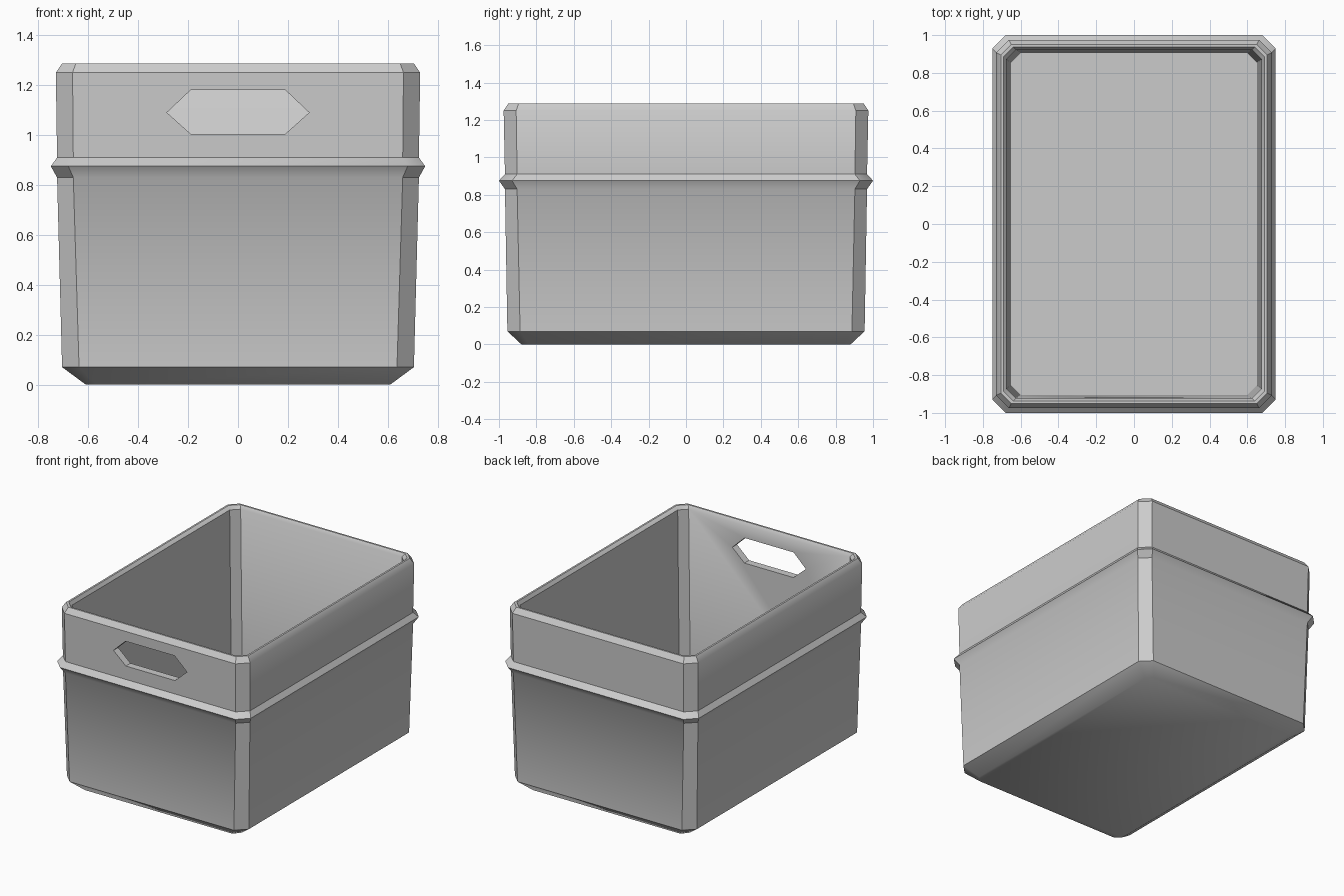
import bpy
import bmesh
import math

cube = bpy.data.objects.get("Cube")
if cube:
    bpy.data.objects.remove(cube, do_unlink=True)

grey = bpy.data.materials.new("plain grey")
grey.use_nodes = True
colour = (0.6, 0.6, 0.6, 1)
grey.diffuse_color = colour
grey.node_tree.nodes["Principled BSDF"].inputs["Base Color"].default_value = colour


def make_object(name, bm):
    bmesh.ops.recalc_face_normals(bm, faces=bm.faces)
    mesh = bpy.data.meshes.new(name)
    bm.to_mesh(mesh)
    bm.free()
    mesh.materials.append(grey)
    obj = bpy.data.objects.new(name, mesh)
    bpy.context.collection.objects.link(obj)
    return obj


def loft(bm, rings):
    """Join equal vertex rings and cap both ends."""
    loops = [[bm.verts.new(p) for p in ring] for ring in rings]
    n = len(loops[0])
    for a, b in zip(loops, loops[1:]):
        for i in range(n):
            j = (i + 1) % n
            bm.faces.new((a[i], a[j], b[j], b[i]))
    bm.faces.new(loops[0])
    bm.faces.new(loops[-1])


def octagon(x, y, z, c):
    """Rectangle with chamfered corners."""
    quarter = [(x, y - c), (x - c, y)]
    ring = []
    for sx, sy in ((1, 1), (-1, 1), (-1, -1), (1, -1)):
        corner = [(sx * px, sy * py, z) for px, py in quarter]
        ring += corner if sx * sy > 0 else corner[::-1]
    return ring


# Half width, half depth, height, corner chamfer: outside up, inside down
profile = [
    (0.61, 0.88, 0, 0.04),
    (0.705, 0.955, 0.07, 0.068),
    (0.725, 0.968, 0.83, 0.065),
    (0.75, 1.0, 0.875, 0.07),
    (0.725, 0.968, 0.91, 0.065),
    (0.73, 0.975, 1.25, 0.067),
    (0.705, 0.95, 1.287, 0.055),
    (0.692, 0.937, 1.287, 0.052),
    (0.675, 0.922, 1.265, 0.05),
    (0.65, 0.905, 0.07, 0.05),
]
bm = bmesh.new()
loft(bm, [octagon(*p) for p in profile])
crate = make_object("crate_body", bm)

# Hexagonal hand hole through the front wall
hexagon = [(0.285, 1.09), (0.19, 1.18), (-0.19, 1.18),
           (-0.285, 1.09), (-0.19, 1.005), (0.19, 1.005)]
bm = bmesh.new()
loft(bm, [[(x, y, z) for x, z in hexagon] for y in (-1.2, -0.7)])
cutter = make_object("hand_hole_cutter", bm)
cutter.hide_render = True

cut = crate.modifiers.new("hand_hole", 'BOOLEAN')
cut.operation = 'DIFFERENCE'
cut.solver = 'EXACT'
cut.object = cutter
bpy.ops.object.select_all(action='DESELECT')
crate.select_set(True)
bpy.context.view_layer.objects.active = crate
bpy.ops.object.modifier_apply(modifier=cut.name)
bpy.data.objects.remove(cutter, do_unlink=True)
bpy.ops.object.shade_smooth_by_angle(angle=math.radians(35))
